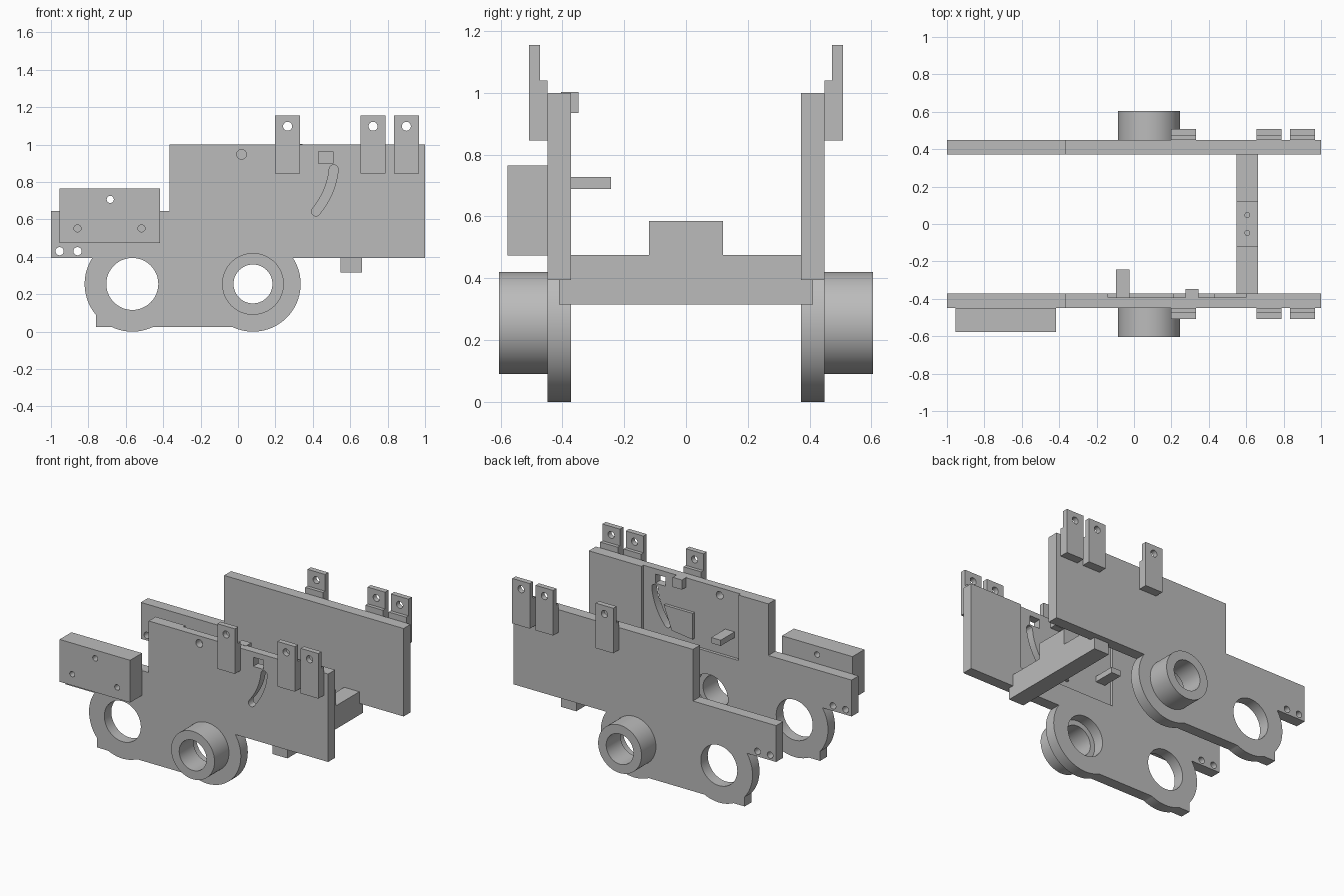
import bpy, bmesh
from math import sin, cos, pi, radians, acos, asin, sqrt
from mathutils import Vector

if "Cube" in bpy.data.objects:
    bpy.data.objects.remove(bpy.data.objects["Cube"])

grey = bpy.data.materials.new("plain grey")
grey.use_nodes = True
COLOUR = (0.5, 0.5, 0.5, 1)
grey.diffuse_color = COLOUR
grey.node_tree.nodes["Principled BSDF"].inputs["Base Color"].default_value = COLOUR


def prism(name, pts, lo, hi, axis="y"):
    """Extrude a flat outline along one axis: x takes (y,z), y takes (x,z), z takes (x,y)."""
    place = {"x": lambda p, d: (d, p[0], p[1]),
             "y": lambda p, d: (p[0], d, p[1]),
             "z": lambda p, d: (p[0], p[1], d)}[axis]
    bm = bmesh.new()
    face = bm.faces.new([bm.verts.new(place(p, lo)) for p in pts])
    ext = bmesh.ops.extrude_face_region(bm, geom=[face])
    verts = [g for g in ext["geom"] if isinstance(g, bmesh.types.BMVert)]
    step = Vector(place((0, 0), hi - lo))
    bmesh.ops.translate(bm, verts=verts, vec=step)
    bmesh.ops.recalc_face_normals(bm, faces=bm.faces)
    mesh = bpy.data.meshes.new(name)
    bm.to_mesh(mesh)
    bm.free()
    mesh.materials.append(grey)
    obj = bpy.data.objects.new(name, mesh)
    bpy.context.collection.objects.link(obj)
    return obj


def rect(a0, a1, b0, b1):
    return [(a0, b0), (a1, b0), (a1, b1), (a0, b1)]


def arc(cx, cz, r, start, end, n=24):
    return [(cx + r * cos(start + (end - start) * i / n),
             cz + r * sin(start + (end - start) * i / n)) for i in range(n + 1)]


def circle(cx, cz, r, n=48):
    return arc(cx, cz, r, 0, 2 * pi, n)[:-1]


def cut(obj, cutters):
    """Subtract each cutter and throw it away."""
    bpy.context.view_layer.objects.active = obj
    for c in cutters:
        mod = obj.modifiers.new("cut", "BOOLEAN")
        mod.operation = "DIFFERENCE"
        mod.solver = "EXACT"
        mod.object = c
        bpy.ops.object.modifier_apply(modifier=mod.name)
        bpy.data.objects.remove(c)


def finish(obj):
    bpy.ops.object.select_all(action="DESELECT")
    obj.select_set(True)
    bpy.context.view_layer.objects.active = obj
    bpy.ops.object.shade_smooth_by_angle(angle=radians(30))


def slot_outline(a, ctrl, b, half, n=12):
    """Curved slot with rounded ends."""
    a, ctrl, b = Vector(a), Vector(ctrl), Vector(b)
    left, right = [], []
    for i in range(n + 1):
        t = i / n
        p = a * (1 - t) ** 2 + ctrl * 2 * t * (1 - t) + b * t * t
        d = ((ctrl - a) * (1 - t) + (b - ctrl) * t).normalized()
        side = Vector((-d.y, d.x)) * half
        left.append(p + side)
        right.append(p - side)

    def cap(p, q):
        c, u = (p + q) / 2, (p - q) / 2
        v = Vector((u.y, -u.x))
        return [c + u * cos(k * pi / 6) + v * sin(k * pi / 6) for k in range(1, 6)]
    return left + cap(left[-1], right[-1]) + right[::-1] + cap(right[0], left[0])


# Side plate outline with two round hubs hanging below
R, CZ, REAR, MAIN = 0.255, 0.255, -0.565, 0.08
BASE, EDGE, HEEL = 0.025, 0.395, -0.76
up = asin((EDGE - CZ) / R)
low = asin((CZ - BASE) / R)
heel = acos((REAR - HEEL) / R)
outline = [(-1, EDGE)]
outline += arc(REAR, CZ, R, pi - up, pi + heel)
outline += [(HEEL, BASE)]
outline += arc(REAR, CZ, R, pi + low, 2 * pi - low)
outline += arc(MAIN, CZ, R, pi + low, 2 * pi + up, 40)
outline += [(1, EDGE), (1, 1), (-0.366, 1), (-0.366, 0.645), (-1, 0.645)]

INNER, OUTER = 0.372, 0.448
TABS = [0.265, 0.722, 0.9]

for s, side in ((-1, "front"), (1, "back")):
    def slab(name, pts, a, b):
        return prism(name, pts, min(s * a, s * b), max(s * a, s * b))

    plate = slab(side + "_side_plate", outline, INNER, OUTER)
    holes = [(REAR, CZ, 0.139), (MAIN, CZ, 0.139),
             (-0.954, 0.43, 0.022), (-0.858, 0.43, 0.022)]
    if s < 0:
        holes.append((0.019, 0.948, 0.026))
    cutters = [slab("cutter", circle(*h), 0.3, 0.5) for h in holes]
    if s < 0:
        # Shallow inner pocket, window and curved slot
        cutters.append(slab("cutter", rect(-0.14, 0.6, 0.55, 1.1), 0.3, 0.393))
        cutters.append(slab("cutter", rect(0.43, 0.508, 0.9, 0.963), 0.3, 0.5))
        cutters.append(slab("cutter", slot_outline((0.512, 0.868), (0.5, 0.745),
                                                   (0.416, 0.642), 0.024), 0.3, 0.5))
    cut(plate, cutters)
    finish(plate)

    # Hollow boss
    boss = slab(side + "_boss", circle(MAIN, CZ, 0.165, 64), OUTER, 0.605)
    cut(boss, [slab("cutter", circle(MAIN, CZ, 0.104), 0.4, 0.7)])
    finish(boss)

    # Stepped upright tabs
    step = [(0.508, 0.845), (0.508, 1.155), (0.472, 1.155),
            (0.472, 1.04), (OUTER, 1.04), (OUTER, 0.845)]
    for i, x in enumerate(TABS):
        tab = prism(f"{side}_tab_{i + 1}", [(s * y, z) for y, z in step],
                    x - 0.067, x + 0.067, "x")
        cut(tab, [slab("cutter", circle(x, 1.098, 0.024, 32), 0.4, 0.6)])
        finish(tab)

# Box on the outside of the front plate
box = prism("front_side_box", rect(-0.954, -0.417, 0.474, 0.765), -0.577, -OUTER)
cut(box, [prism("cutter", circle(x, z, 0.019, 32), -0.7, -0.4)
          for x, z in ((-0.683, 0.707), (-0.858, 0.552), (-0.516, 0.552))])
finish(box)

# Cross beam with raised middle
beam = prism("cross_beam", [(-0.41, 0.315), (0.41, 0.315), (0.41, 0.475), (0.12, 0.475),
                            (0.12, 0.585), (-0.12, 0.585), (-0.12, 0.475), (-0.41, 0.475)],
             0.548, 0.663, "x")
cut(beam, [prism("cutter", circle(0.606, y, 0.013, 24), 0.5, 0.7, "z")
           for y in (-0.048, 0.048)])
finish(beam)

# Small parts on the inner face of the front plate
prism("inner_peg", rect(-0.095, -0.023, 0.688, 0.727), -0.395, -0.242)
prism("inner_stop_block", rect(0.275, 0.345, 0.935, 1.002), -0.405, -0.348)
prism("inner_pad", [(0.21, 0.6), (0.37, 0.62), (0.43, 0.78), (0.21, 0.78)], -0.395, INNER * -1)
